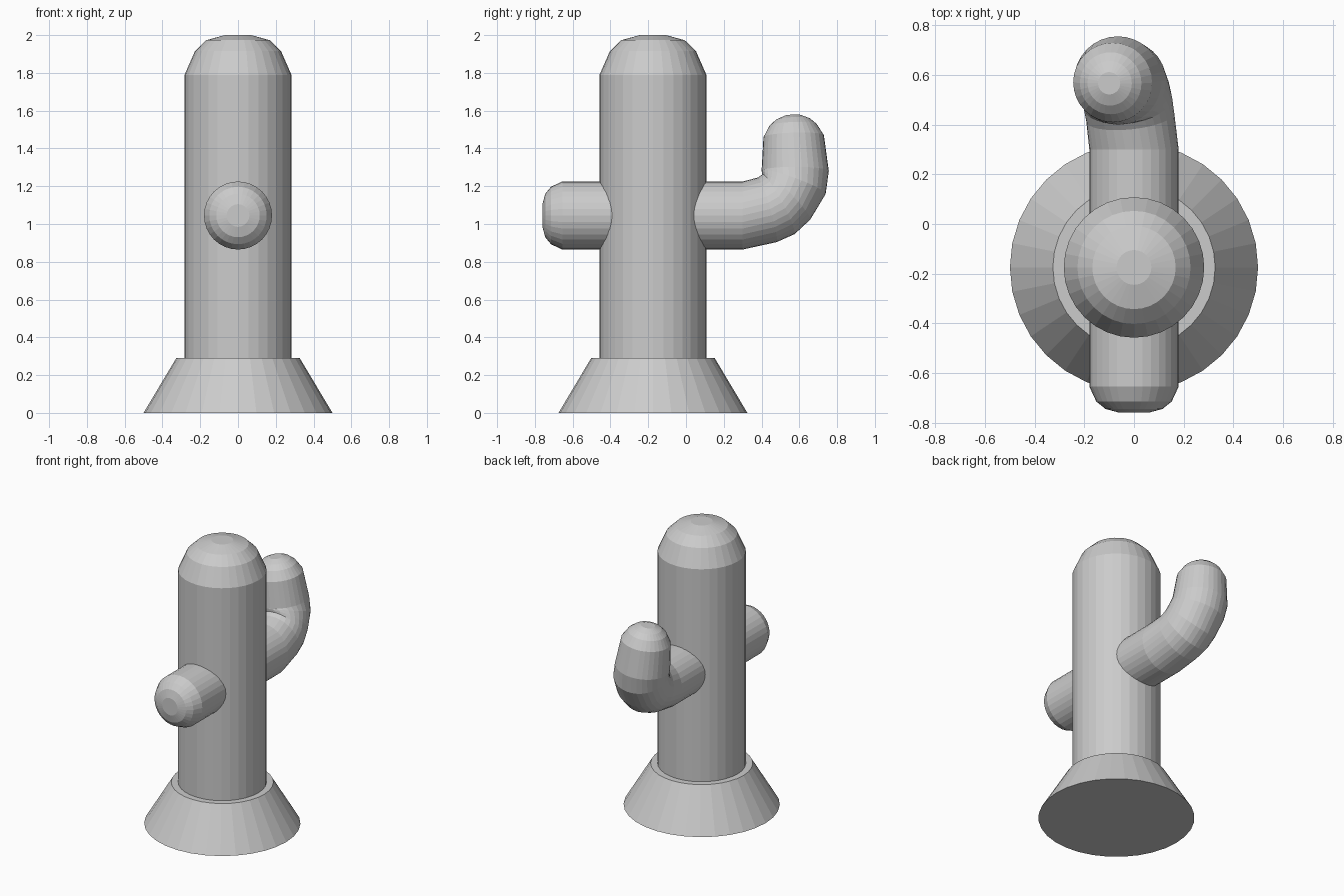
import bpy, bmesh
from math import cos, sin, pi, radians
from mathutils import Vector

if "Cube" in bpy.data.objects:
    bpy.data.objects.remove(bpy.data.objects["Cube"])

SIDES = 32
CY = -0.175     # trunk centre line in y
ARM_Z = 1.045   # height of both arms


def sweep(name, rings):
    """Closed tube through rings of (centre, direction, radius)."""
    bm = bmesh.new()
    loops = []
    for centre, direction, radius in rings:
        t = Vector(direction).normalized()
        u = (Vector((1, 0, 0)) - t * t.x).normalized()
        v = t.cross(u)
        loops.append([bm.verts.new(Vector(centre) + radius * (
            u * cos(2 * pi * i / SIDES) + v * sin(2 * pi * i / SIDES)))
            for i in range(SIDES)])
    for a, b in zip(loops, loops[1:]):
        for i in range(SIDES):
            j = (i + 1) % SIDES
            bm.faces.new((a[i], a[j], b[j], b[i]))
    bm.faces.new(loops[0][::-1])
    bm.faces.new(loops[-1])
    bmesh.ops.recalc_face_normals(bm, faces=bm.faces)
    mesh = bpy.data.meshes.new(name)
    bm.to_mesh(mesh)
    bm.free()
    obj = bpy.data.objects.new(name, mesh)
    bpy.context.collection.objects.link(obj)
    return obj


def upright(profile):
    return [((0, CY, z), (0, 0, 1), r) for r, z in profile]


# Flared base
sweep("base", upright([(0.5, 0), (0.327, 0.29)]))

# Trunk with rounded top
sweep("trunk", upright([(0.283, 0.28), (0.283, 1.79), (0.228, 1.915),
                        (0.168, 1.973), (0.07, 2.0)]))

# Short front arm
sweep("front_arm", [((0, y, ARM_Z), (0, -1, 0), r) for r, y in
                    [(0.18, -0.2), (0.18, -0.655), (0.152, -0.715),
                     (0.115, -0.745), (0.06, -0.76)]])

# Bent back arm: x, y, z, upward angle, sideways lean, radius
bend = [(0, -0.1, ARM_Z, 0, 0, 0.18),
        (0, 0.30, ARM_Z, 0, 0, 0.18),
        (-0.015, 0.43, 1.075, 16, -0.10, 0.178),
        (-0.025, 0.49, 1.105, 28, -0.12, 0.18),
        (-0.035, 0.53, 1.15, 45, -0.14, 0.18),
        (-0.05, 0.57, 1.22, 70, -0.14, 0.18),
        (-0.065, 0.578, 1.28, 90, -0.13, 0.178),
        (-0.086, 0.57, 1.465, 92, -0.12, 0.16),
        (-0.094, 0.567, 1.525, 92, -0.12, 0.125),
        (-0.098, 0.567, 1.555, 92, -0.12, 0.09),
        (-0.10, 0.567, 1.574, 92, -0.12, 0.045)]
sweep("back_arm", [((x, y, z), (lean, cos(radians(a)), sin(radians(a))), r)
                   for x, y, z, a, lean, r in bend])
